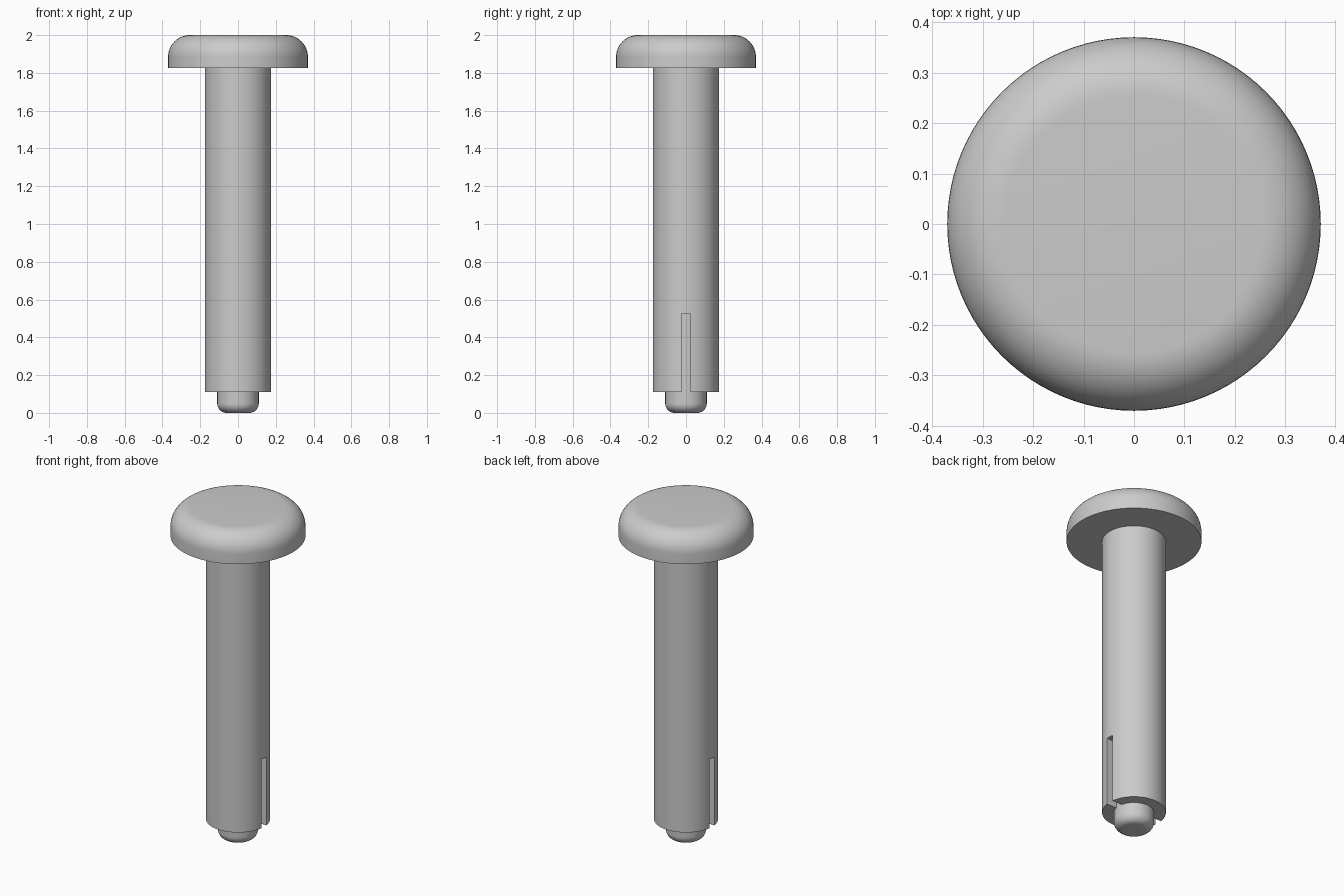
import bpy
import bmesh
import math

default = bpy.data.objects.get("Cube")
if default:
    bpy.data.objects.remove(default, do_unlink=True)

SEGMENTS = 96

grey = bpy.data.materials.new("light_grey")
grey.use_nodes = True
colour = (0.6, 0.6, 0.6, 1)
grey.diffuse_color = colour
grey.node_tree.nodes["Principled BSDF"].inputs["Base Color"].default_value = colour


def arc(cx, cz, r, start, end, steps=12):
    """Points of a rounded edge in the (radius, z) plane, angles in degrees."""
    angles = [math.radians(start + (end - start) * i / steps) for i in range(steps + 1)]
    return [(cx + r * math.cos(a), cz + r * math.sin(a)) for a in angles]


def add_object(name, bm):
    bmesh.ops.recalc_face_normals(bm, faces=bm.faces)
    mesh = bpy.data.meshes.new(name)
    bm.to_mesh(mesh)
    bm.free()
    mesh.materials.append(grey)
    obj = bpy.data.objects.new(name, mesh)
    bpy.context.collection.objects.link(obj)
    return obj


def lathe(name, profile, hollow=False):
    """Revolve a (radius, z) profile about z; solid ends become flat caps."""
    bm = bmesh.new()
    rings = []
    for r, z in profile:
        turns = [2 * math.pi * i / SEGMENTS for i in range(SEGMENTS)]
        rings.append([bm.verts.new((r * math.cos(t), r * math.sin(t), z)) for t in turns])
    pairs = list(zip(rings, rings[1:]))
    if hollow:
        pairs.append((rings[-1], rings[0]))
    else:
        bm.faces.new(rings[0])
        bm.faces.new(rings[-1])
    for low, high in pairs:
        for i in range(SEGMENTS):
            j = (i + 1) % SEGMENTS
            bm.faces.new((low[i], low[j], high[j], high[i]))
    return add_object(name, bm)


def smooth(obj):
    bpy.ops.object.select_all(action="DESELECT")
    obj.select_set(True)
    bpy.context.view_layer.objects.active = obj
    bpy.ops.object.shade_smooth_by_angle(angle=math.radians(30))


# Round head with a large rounded top edge
head_r, fillet = 0.37, 0.115
head = lathe("head", [(head_r, 1.825)] + arc(head_r - fillet, 2 - fillet, fillet, 0, 90))

# Inner pin with a rounded tip, running up into the head
pin_r, tip = 0.11, 0.05
pin = lathe("inner_pin", arc(pin_r - tip, tip, tip, -90, 0) + [(pin_r, 1.9)])

# Hollow sleeve around the pin
sleeve = lathe("sleeve", [(pin_r, 0.11), (0.175, 0.11), (0.175, 1.84), (pin_r, 1.84)], hollow=True)

# Slot cut through both sides of the sleeve's lower end
bm = bmesh.new()
bmesh.ops.create_cube(bm, size=1)
bmesh.ops.scale(bm, vec=(0.6, 0.046, 0.525), verts=bm.verts)
bmesh.ops.translate(bm, vec=(0, 0, 0.2625), verts=bm.verts)
cutter = add_object("slot_cutter", bm)
cutter.hide_render = True

cut = sleeve.modifiers.new("slot", "BOOLEAN")
cut.operation = "DIFFERENCE"
cut.solver = "EXACT"
cut.object = cutter
bpy.context.view_layer.objects.active = sleeve
bpy.ops.object.modifier_apply(modifier=cut.name)
bpy.data.objects.remove(cutter, do_unlink=True)

for part in (head, pin, sleeve):
    smooth(part)
